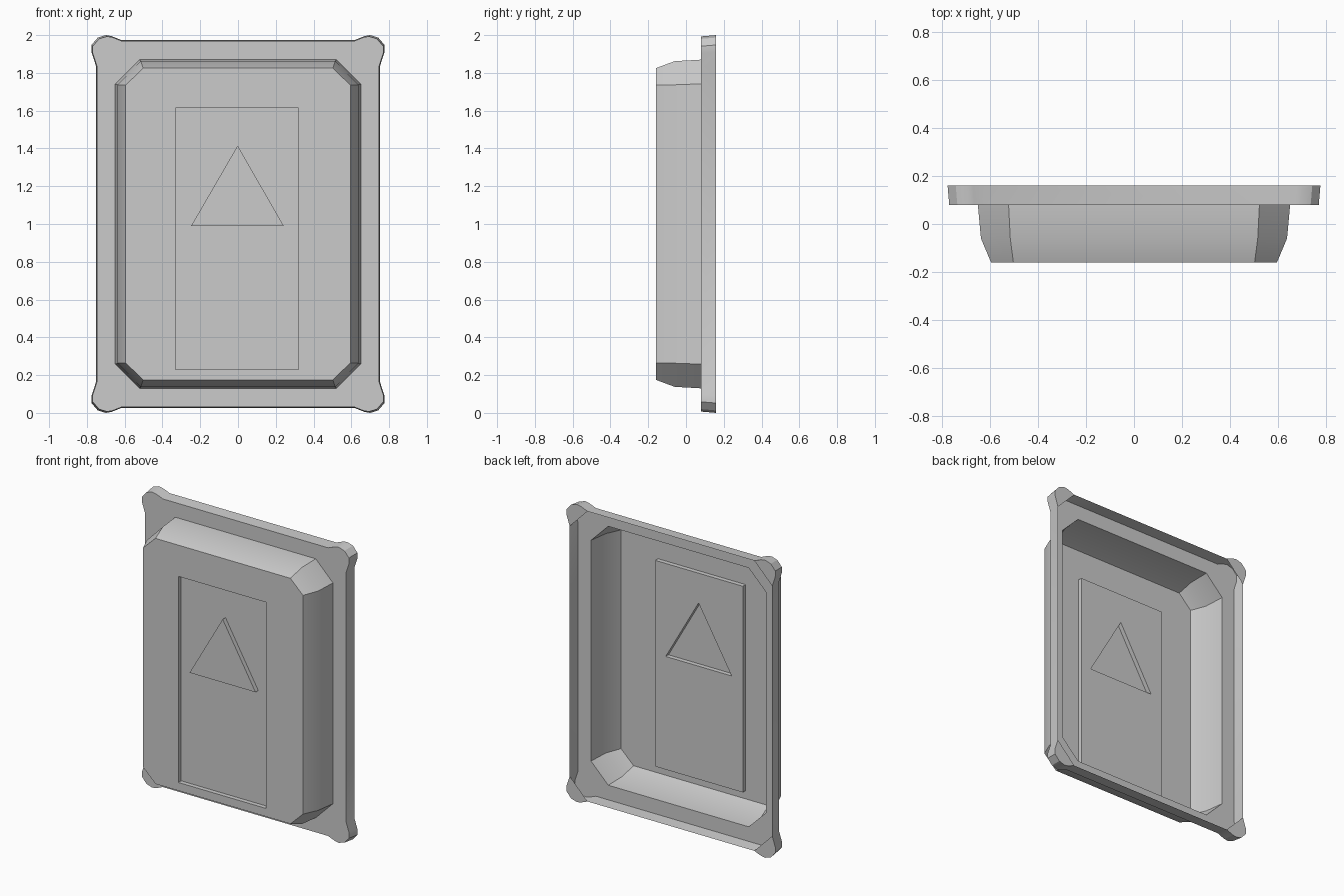
import bpy, bmesh, math

if "Cube" in bpy.data.objects:
    bpy.data.objects.remove(bpy.data.objects["Cube"])

ZC = 1.0  # mid height of the tray


def mirrored(quarter):
    """Closed outline from one corner (top edge round to right edge)."""
    out = []
    for sx, sz in ((1, 1), (1, -1), (-1, -1), (-1, 1)):
        pts = quarter if sx * sz > 0 else quarter[::-1]
        out += [(sx * x, ZC + sz * z) for x, z in pts]
    return out


def ring(bm, outline, y):
    verts = [bm.verts.new((x, y, z)) for x, z in outline]
    for i in range(len(verts)):
        bm.edges.new((verts[i - 1], verts[i]))
    return verts


def wall(bm, a, b):
    for i in range(len(a)):
        bm.faces.new((a[i - 1], a[i], b[i], b[i - 1]))


def fill(bm, *rings):
    """Flat sheet bounded by the first ring, with the second as a hole."""
    edges = [bm.edges.get((r[i - 1], r[i])) for r in rings for i in range(len(r))]
    bmesh.ops.triangle_fill(bm, use_beauty=True, edges=edges, normal=(0, -1, 0))


def finish(bm, name):
    bmesh.ops.recalc_face_normals(bm, faces=bm.faces)
    if sum(f.normal.y * f.calc_area() for f in bm.faces) > 0:
        bmesh.ops.reverse_faces(bm, faces=bm.faces[:])
    mesh = bpy.data.meshes.new(name)
    bm.to_mesh(mesh)
    bm.free()
    obj = bpy.data.objects.new(name, mesh)
    bpy.context.collection.objects.link(obj)
    bpy.ops.object.select_all(action='DESELECT')
    obj.select_set(True)
    bpy.context.view_layer.objects.active = obj
    bpy.ops.object.shade_smooth_by_angle(angle=math.radians(30))


def octagon(w, h, cx, cz):
    return mirrored([(cx, h), (w, cz)])


# outlines
ear = [(.62, .975), (.67, .995), (.70, 1.0), (.742, .987),
       (.776, .948), (.776, .91), (.753, .84)]
mouth = octagon(.65, .87, .522, .742)
px, pz0, pz1 = -.006, .23, 1.615
panel = [(px - .325, pz1), (px + .325, pz1), (px + .325, pz0), (px - .325, pz0)]

# rim: tapered skirt, flat flange and closed corner lugs
bm = bmesh.new()
back = ring(bm, mirrored(ear), .16)
front = ring(bm, mirrored([(x * .991, z * .993) for x, z in ear]), .08)
wall(bm, back, front)
fill(bm, front, ring(bm, mouth, .08))
n = len(ear)
for c in range(4):
    bm.faces.new(back[c * n:(c + 1) * n])
finish(bm, "corner_lug_rim")

# tray: curved walls and floor around the panel opening
bm = bmesh.new()
r0 = ring(bm, mouth, .08)
r1 = ring(bm, octagon(.637, .862, .515, .737), -.06)
r2 = ring(bm, octagon(.595, .825, .502, .735), -.16)
wall(bm, r0, r1)
wall(bm, r1, r2)
fill(bm, r2, ring(bm, panel, -.16))
finish(bm, "tray_shell")

# panel: sunk rectangle with a raised triangle
bm = bmesh.new()
lip = ring(bm, panel, -.16)
bed = ring(bm, panel, -.13)
wall(bm, lip, bed)
tri = [(-.002, 1.415), (.242, .99), (-.248, .99)]
base, top = ring(bm, tri, -.13), ring(bm, tri, -.16)
fill(bm, bed, base)
wall(bm, base, top)
bm.faces.new(top)
finish(bm, "recessed_panel")
